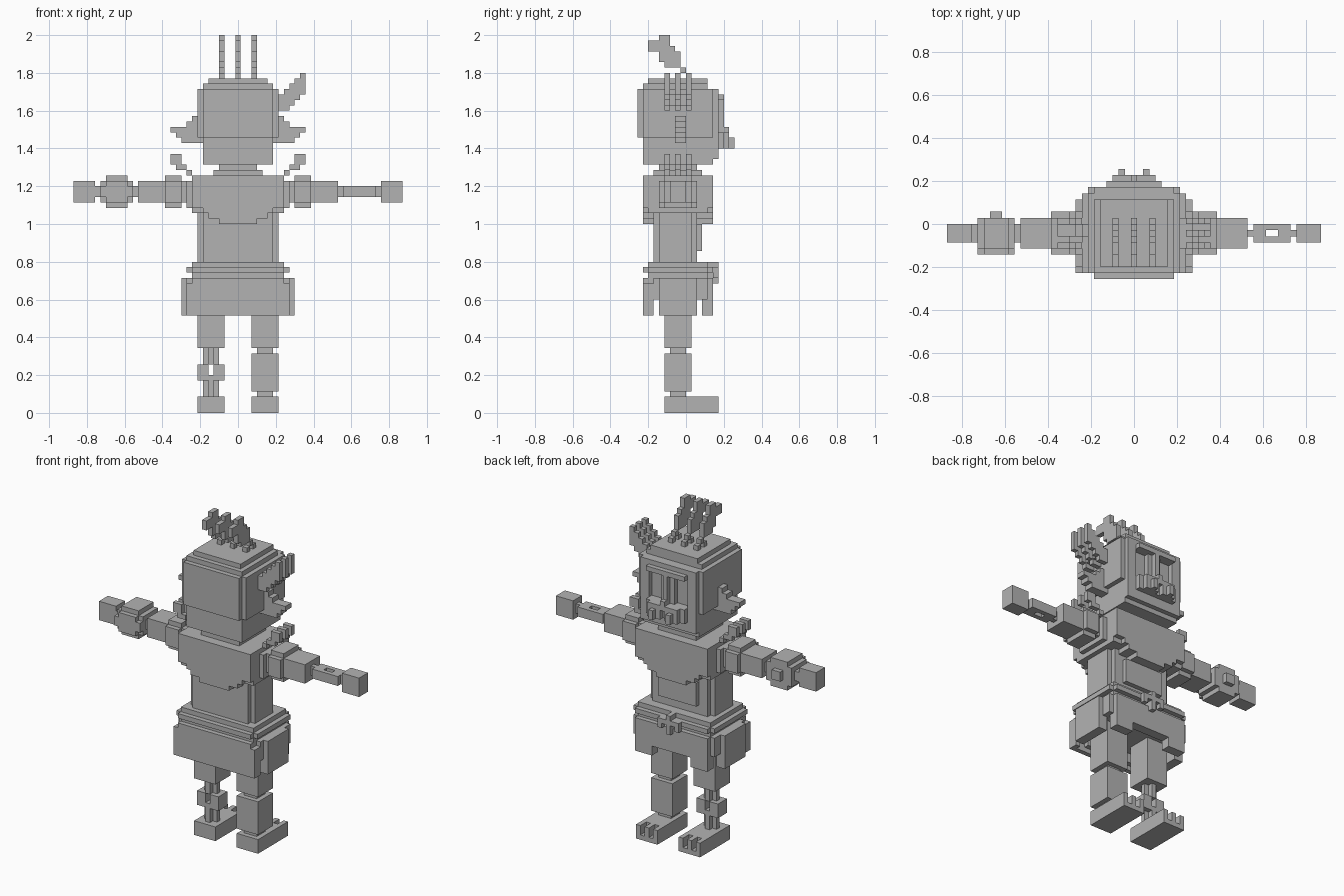
import bpy, bmesh
from mathutils import Vector

cube = bpy.data.objects.get("Cube")
if cube:
    bpy.data.objects.remove(cube)

CELL = 2 / 70  # edge of one block

grey = bpy.data.materials.new("stone_grey")
grey.use_nodes = True
grey.diffuse_color = (0.45, 0.45, 0.45, 1)
grey.node_tree.nodes["Principled BSDF"].inputs["Base Color"].default_value = grey.diffuse_color


class Part:
    """A named part made of blocks; x counts whole cells, y and z are cell edges."""

    def __init__(self, name):
        self.name = name
        self.bm = bmesh.new()

    def block(self, x, y, z, mirror=False):
        first, last = x if isinstance(x, tuple) else (-x, x)
        low = Vector((first - 0.5, y[0], z[0]))
        high = Vector((last + 0.5, y[1], z[1]))
        made = bmesh.ops.create_cube(self.bm, size=1)
        for vert in made["verts"]:
            vert.co = (low + high) / 2 + Vector(a * b for a, b in zip(vert.co, high - low))
        if mirror:
            self.block((-last, -first), y, z)
        return self

    def finish(self):
        mesh = bpy.data.meshes.new(self.name)
        bmesh.ops.scale(self.bm, vec=(CELL, CELL, CELL), verts=self.bm.verts)
        self.bm.to_mesh(mesh)
        self.bm.free()
        mesh.materials.append(grey)
        bpy.context.collection.objects.link(bpy.data.objects.new(self.name, mesh))


def side_name(side, name):
    return ("left_" if side > 0 else "right_") + name


def flip(side, first, last):
    return (first, last) if side > 0 else (-last, -first)


LIMB = (-4, 1)    # depth of full limbs
JOINT = (-3, 0)   # depth of joints and hands
CORE = (-2, -1)   # depth of bare bone

# Feet with slotted toes, and thighs
for side in (1, -1):
    foot = Part(side_name(side, "foot"))
    foot.block(flip(side, 3, 7), (-4, 4), (0, 3))
    foot.block(flip(side, 3, 7), (4, 6), (0, 1))
    for toe in (3, 5, 7):
        foot.block(flip(side, toe, toe), (4, 6), (1, 3))
    foot.finish()
    thigh = Part(side_name(side, "thigh"))
    thigh.block(flip(side, 3, 7), LIMB, (12, 22))
    thigh.finish()

# Solid left shin
shin = Part("left_shin")
shin.block((3, 7), LIMB, (4, 11))
shin.block((4, 6), JOINT, (3, 12))
shin.finish()

# Bare bones of the right shin
bones = Part("right_shin_bones")
for x in (-6, -4):
    bones.block((x, x), CORE, (3, 12))
for z in ((3, 7), (9, 12)):
    bones.block((-5, -5), JOINT, z)
bones.block((-7, -6), JOINT, (6, 9))
bones.block((-4, -3), JOINT, (6, 9))
bones.finish()

# Skirt with hanging panels
skirt = Part("skirt")
skirt.block(8, (-8, 5), (21, 25))
skirt.block(9, (-6, 4), (21, 25))
skirt.block(10, (-5, 2), (21, 25))
skirt.block(8, (-8, -7), (18, 21))
skirt.block(6, (-7, -6), (19, 21))
skirt.block(6, (3, 5), (20, 21))
skirt.block((5, 8), (3, 5), (18, 21), mirror=True)
skirt.block((9, 10), (-5, 2), (18, 21), mirror=True)
skirt.block((9, 9), (-8, -6), (18, 24), mirror=True)
skirt.finish()

# Belt and its knot
belt = Part("belt")
belt.block(8, (-7, 4), (25, 28))
belt.block(9, (-7, 4), (26, 27))
belt.block(8, (-8, 5), (26, 27))
belt.finish()
knot = Part("belt_knot")
knot.block(0, (4, 6), (24, 28))
knot.block(2, (4, 6), (26, 27))
knot.block((2, 2), (5, 6), (25, 26), mirror=True)
knot.finish()

# Waist
waist = Part("waist")
waist.block(6, (-6, 2), (28, 38))
waist.block(7, (-5, 1), (28, 38))
waist.block(4, (2, 3), (30, 35))
waist.finish()

# Chest wrapped in a shawl that dips at front and back
shawl = Part("chest_shawl")
shawl.block(8, (-7, 4), (37, 44))
shawl.block(9, (-5, 2), (38, 43))
for drop, half in enumerate((8, 6, 5, 3)):
    bottom = 38 - drop
    for y in ((-8, -6), (2, 5)):
        shawl.block(half, y, (bottom, 43 if drop else 44))
shawl.finish()

# Neck
neck = Part("neck")
neck.block(4, (-6, 3), (44, 45))
neck.block(3, (-5, 2), (45, 46))
neck.finish()

# Head with stepped crown
head = Part("head")
head.block(6, (-8, 4), (46, 61))
head.block(6, (-9, -8), (51, 60))
head.block(7, (-8, 5), (51, 60))
head.block(5, (-7, 4), (61, 62))
head.finish()

# Face frame around sunken eyes
face = Part("face")
face.block(6, (4, 5), (46, 52))
face.block(6, (5, 6), (47, 51))
face.block(6, (4, 6), (58, 60))
face.block(4, (6, 7), (58, 59))
face.block((5, 6), (4, 6), (51, 58), mirror=True)
face.block(0, (4, 7), (51, 58))
face.block((1, 1), (4, 6), (51, 58), mirror=True)
face.block((2, 2), (4, 5), (52, 58), mirror=True)
face.block(4, (5, 7), (49, 52))
face.finish()

# Ragged mouth and tusks
mouth = Part("mouth")
mouth.block(3, (7, 8), (51, 52))
mouth.block(0, (7, 8), (52, 53))
for x in (1, 3):
    mouth.block((x, x), (7, 8), (49, 51), mirror=True)
mouth.block((2, 2), (7, 9), (49, 51), mirror=True)
mouth.finish()

# Pointed ears, widest in the middle row
for side in (1, -1):
    ear = Part(side_name(side, "ear"))
    for row, tip in enumerate((10, 11, 12, 9, 8)):
        ear.block(flip(side, 7, tip), (-2, 0), (50 + row, 51 + row))
    ear.finish()

# Crest feathers leaning back
for name, x in (("right", -3), ("middle", 0), ("left", 3)):
    feather = Part(name + "_crest_feather")
    feather.block((x, x), (0, 1), (62, 63))
    feather.block((x, x), (-2, -1), (62, 63))
    feather.block((x, x), (-1, 0), (63, 64))
    outline = ((-4, -1), (-5, -1), (-5, -1), (-7, -2), (-7, -3), (-5, -3))
    for row, y in enumerate(outline):
        feather.block((x, x), y, (64 + row, 65 + row))
    feather.finish()

# Fan of feathers on the left side of the head
fan = Part("side_feather_fan")
for y in (-4, -2, 0):
    rows = ((8, 9), (8, 10), (8, 11), (9, 12), (10, 12), (11, 12), (12, 12))
    for row, x in enumerate(rows):
        fan.block(x, (y, y + 1), (56 + row, 57 + row))
fan.block((8, 9), (-3, 0), (57, 59))
fan.finish()

# Upper arms, shoulder pads with three spikes, and hands
for side in (1, -1):
    arm = Part(side_name(side, "upper_arm"))
    arm.block(flip(side, 9, 18), LIMB, (39, 43))
    arm.finish()
    pad = Part(side_name(side, "shoulder_pad"))
    pad.block(flip(side, 11, 13), LIMB, (38, 44))
    pad.block(flip(side, 11, 13), (-5, 2), (39, 43))
    pad.finish()
    spikes = Part(side_name(side, "shoulder_spikes"))
    for y in (-4, -2, 0):
        for step, x in enumerate(((9, 9), (10, 11), (11, 12), (11, 12))):
            spikes.block(flip(side, *x), (y, y + 1), (44 + step, 45 + step))
    spikes.finish()
    hand = Part(side_name(side, "hand"))
    hand.block(flip(side, 27, 30), JOINT, (39, 43))
    hand.finish()

# Bare bones of the left forearm
bones = Part("left_forearm_bones")
for x in ((19, 21), (24, 26)):
    bones.block(x, CORE, (40, 42))
for y in ((-3, -2), (-1, 0)):
    bones.block((20, 25), y, (40, 42))
bones.finish()

# Bulky cuff on the right forearm
cuff = Part("right_forearm_cuff")
cuff.block((-26, -19), JOINT, (40, 42))
cuff.block((-25, -20), LIMB, (39, 43))
cuff.block((-24, -21), LIMB, (38, 44))
cuff.block((-25, -20), (-5, 1), (40, 42))
cuff.block((-24, -21), (-5, 1), (39, 43))
cuff.block((-23, -22), (1, 2), (40, 42))
cuff.finish()
